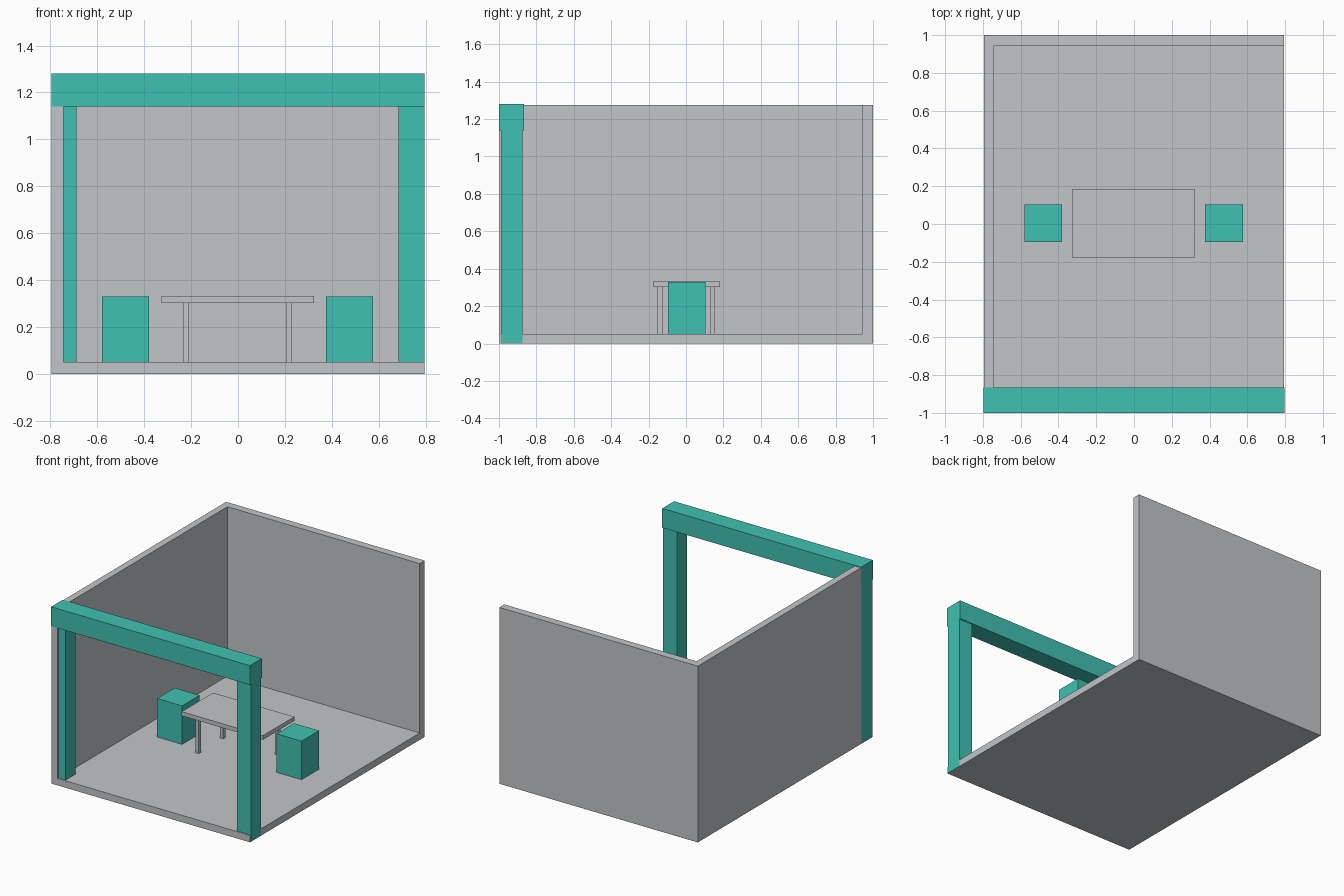
import bpy

if "Cube" in bpy.data.objects:
    bpy.data.objects.remove(bpy.data.objects["Cube"], do_unlink=True)


def material(name, rgb):
    mat = bpy.data.materials.new(name)
    mat.use_nodes = True
    mat.diffuse_color = (*rgb, 1)
    mat.node_tree.nodes["Principled BSDF"].inputs["Base Color"].default_value = (*rgb, 1)
    return mat


def box(name, x, y, z, mat):
    """Axis-aligned box from (min, max) pairs."""
    spans = (x, y, z)
    bpy.ops.mesh.primitive_cube_add(size=1)
    obj = bpy.context.object
    obj.name = name
    for v in obj.data.vertices:
        v.co = [(a + b) / 2 + c * (b - a) for (a, b), c in zip(spans, v.co)]
    obj.data.materials.append(mat)
    return obj


grey = material("light grey", (0.54, 0.56, 0.58))
teal = material("teal", (0.051, 0.533, 0.445))

W = 0.795        # half width of the room
FLOOR = 0.05     # floor thickness
TOP = 1.28       # top of the beam

# Room shell: floor and two walls
box("floor", (-W, W), (-0.998, 1), (0, FLOOR), grey)
box("left_wall", (-W, -0.745), (-0.998, 1), (FLOOR, 1.276), grey)
box("back_wall", (-W, W), (0.943, 1), (FLOOR, 1.276), grey)

# Front frame, a hair proud of the shell so its faces show
P = W + 0.001
box("beam", (-P, P), (-1, -0.865), (1.14, TOP), teal)
for name, x in (("left_pillar", (-P, -0.688)), ("right_pillar", (0.685, P))):
    box(name, x, (-0.99, -0.873), (0.001, 1.141), teal)

# Table
box("table_top", (-0.327, 0.323), (-0.177, 0.182), (0.302, 0.332), grey)
for x in (-0.222, 0.218):
    for y in (-0.139, 0.142):
        box("table_leg", (x - 0.013, x + 0.013), (y - 0.013, y + 0.013), (FLOOR, 0.302), grey)

# Block stools at both ends
for name, x in (("left_stool", -0.48), ("right_stool", 0.476)):
    box(name, (x - 0.1, x + 0.1), (-0.096, 0.104), (FLOOR, 0.329), teal)
